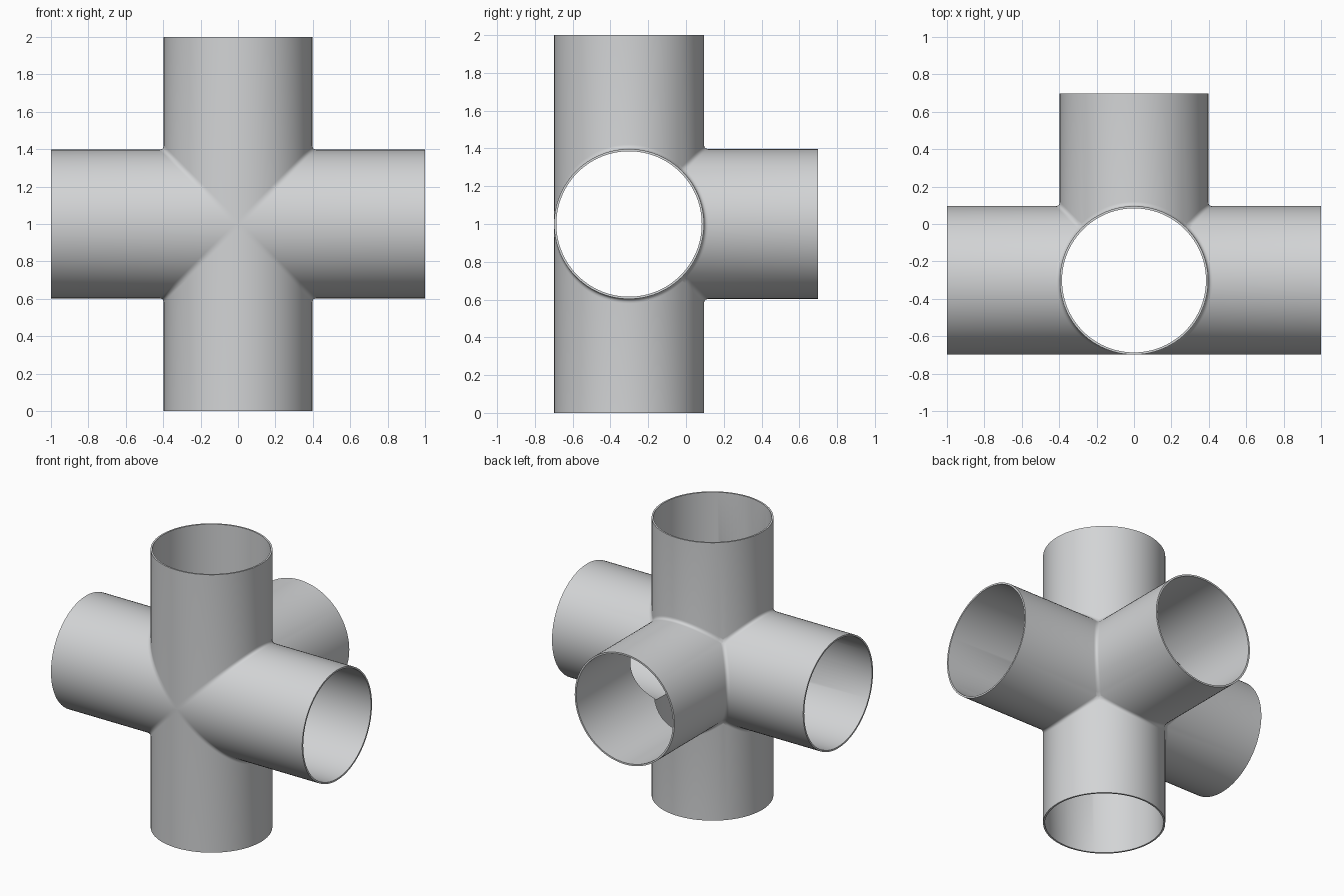
import bpy, bmesh, math
from mathutils import Vector

if "Cube" in bpy.data.objects:
    bpy.data.objects.remove(bpy.data.objects["Cube"])

R, RI, L, E = 0.397, 0.385, 1.0, 0.024   # outer/inner radius, arm length, fillet size
CENTRE = Vector((0, -(L - R) / 2, 1.0))
X, Y, Z = Vector((1, 0, 0)), Vector((0, 1, 0)), Vector((0, 0, 1))
FILLET, STEP = 5, 3.75

bm = bmesh.new()


def profile(a, b, c, t):
    """Closed wall section running from the end of arm a, round the joint, to the end of arm b."""
    s, k = math.sin(t), math.cos(t)
    across = R * k * c
    p = R * s * (a + b) + across
    pts = [a * L + R * s * b + across]
    for i in range(FILLET + 1):
        u = i / FILLET
        pts.append(p + E * ((1 - u) ** 2 * a + u ** 2 * b))
    pts.append(b * L + R * s * a + across)
    inner = RI * k * c
    pts += [b * L + RI * s * a + inner, RI * s * (a + b) + inner, a * L + RI * s * b + inner]
    return [bm.verts.new(CENTRE + q) for q in pts]


def joint(a, b, c, end):
    """Loft the wall sections between two arms from 45 degrees to the end angle."""
    n = round((end - 45) / STEP)
    rows = [profile(a, b, c, math.radians(45 + i * STEP)) for i in range(n + 1)]
    for r0, r1 in zip(rows, rows[1:]):
        m = len(r0)
        for j in range(m):
            k = (j + 1) % m
            bm.faces.new((r0[j], r0[k], r1[k], r1[j]))


# side and upright arms meet each other (closed front), then the rear arm
for sx in (1, -1):
    for sz in (1, -1):
        joint(sx * X, sz * Z, Y, 180)
    joint(sx * X, Y, Z, 135)
    joint(sx * Z, Y, X, 135)

# weld sections and close the small gaps where creases meet
bmesh.ops.remove_doubles(bm, verts=bm.verts[:], dist=0.0002)
bmesh.ops.holes_fill(bm, edges=[e for e in bm.edges if e.is_boundary], sides=0)
bmesh.ops.recalc_face_normals(bm, faces=bm.faces[:])

mesh = bpy.data.meshes.new("pipe_fitting")
bm.to_mesh(mesh)
bm.free()
obj = bpy.data.objects.new("five_way_pipe_fitting", mesh)
bpy.context.collection.objects.link(obj)

mat = bpy.data.materials.new("light grey")
mat.diffuse_color = (0.65, 0.66, 0.67, 1)
mat.use_nodes = True
mat.node_tree.nodes["Principled BSDF"].inputs["Base Color"].default_value = mat.diffuse_color
mesh.materials.append(mat)

bpy.context.view_layer.objects.active = obj
obj.select_set(True)
bpy.ops.object.shade_smooth_by_angle(angle=math.radians(35))
